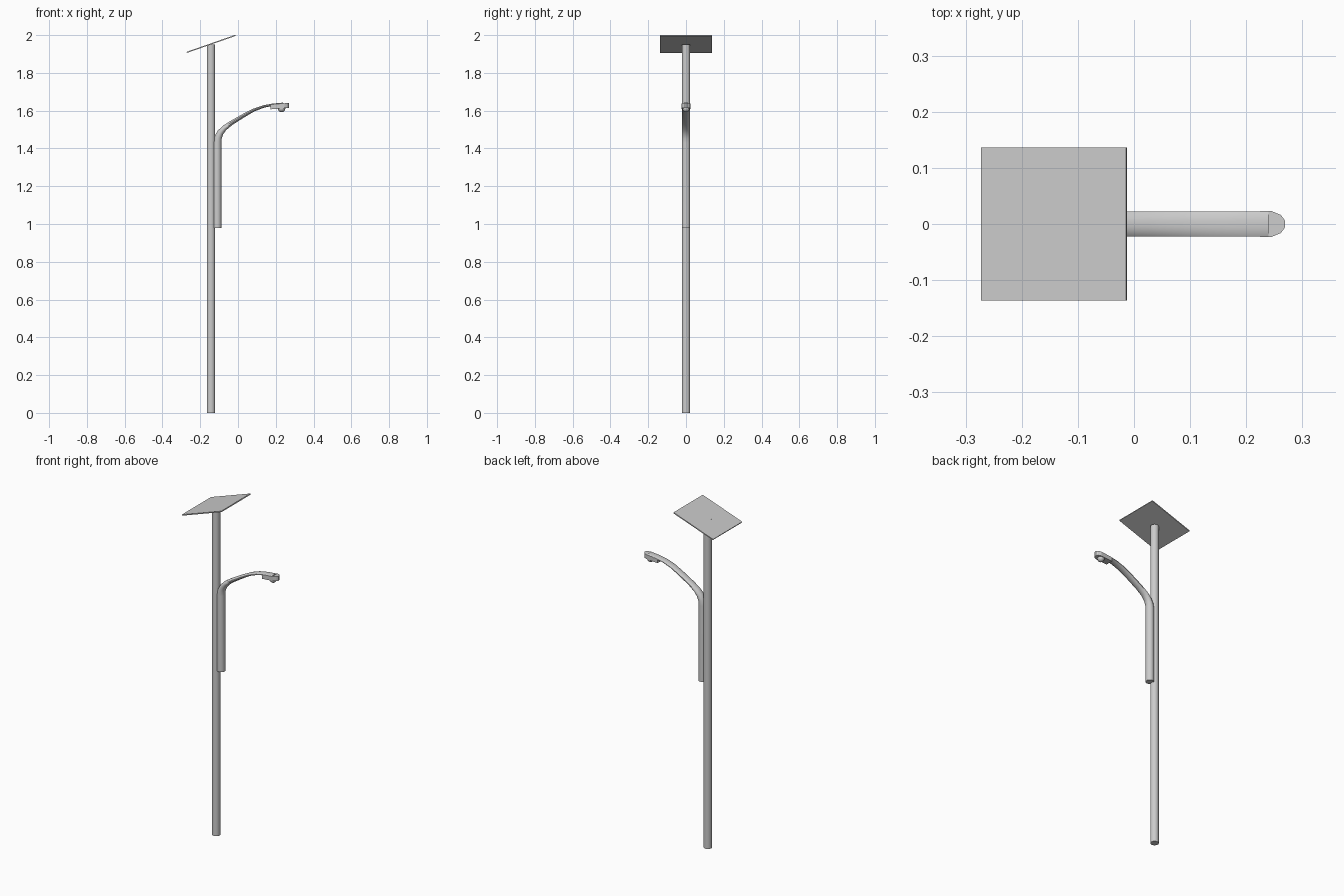
import bpy, bmesh, math
from mathutils import Vector

if "Cube" in bpy.data.objects:
    bpy.data.objects.remove(bpy.data.objects["Cube"])

SIDES = 12


def finish(name, bm, smooth=True):
    bmesh.ops.recalc_face_normals(bm, faces=bm.faces)
    mesh = bpy.data.meshes.new(name)
    bm.to_mesh(mesh)
    bm.free()
    obj = bpy.data.objects.new(name, mesh)
    bpy.context.collection.objects.link(obj)
    if smooth:
        bpy.ops.object.select_all(action='DESELECT')
        obj.select_set(True)
        bpy.context.view_layer.objects.active = obj
        bpy.ops.object.shade_smooth_by_angle(angle=math.radians(40))
    return obj


def sweep(name, stations):
    """Oval tube in the xz plane; stations are (x, z, half thickness, half width)."""
    bm = bmesh.new()
    rings = []
    last = len(stations) - 1
    for i, (x, z, t, w) in enumerate(stations):
        a, b = stations[max(i - 1, 0)], stations[min(i + 1, last)]
        d = Vector((b[0] - a[0], 0, b[1] - a[1])).normalized()
        n = Vector((d.z, 0, -d.x))
        ring = []
        for k in range(SIDES):
            ang = math.tau * (k + 0.5) / SIDES
            p = Vector((x, 0, z)) + n * t * math.cos(ang)
            p.y = w * math.sin(ang)
            ring.append(bm.verts.new(p))
        rings.append(ring)
    for r0, r1 in zip(rings, rings[1:]):
        for k in range(SIDES):
            j = (k + 1) % SIDES
            bm.faces.new((r0[k], r0[j], r1[j], r1[k]))
    bm.faces.new(rings[0])
    bm.faces.new(rings[-1])
    return finish(name, bm)


# Main pole
sweep("pole", [(-0.143, 0, 0.023, 0.023), (-0.143, 1.949, 0.023, 0.023)])

# Tilted solar panel
bpy.ops.mesh.primitive_cube_add(size=1, location=(-0.1425, 0, 1.9535),
                                rotation=(0, -math.atan2(0.09, 0.258), 0))
panel = bpy.context.object
panel.name = "solar_panel"
panel.scale = (0.274, 0.273, 0.006)

# Bracket tube that bends into a flattening arm
sweep("lamp_arm", [
    (-0.110, 0.980, 0.023, 0.023),
    (-0.110, 1.430, 0.023, 0.023),
    (-0.106, 1.457, 0.021, 0.023),
    (-0.094, 1.483, 0.018, 0.023),
    (-0.072, 1.508, 0.015, 0.023),
    (-0.035, 1.535, 0.012, 0.023),
    (0.030, 1.574, 0.010, 0.023),
    (0.085, 1.604, 0.008, 0.023),
    (0.135, 1.622, 0.007, 0.023),
    (0.185, 1.632, 0.006, 0.023),
    (0.240, 1.637, 0.006, 0.023),
])

# Lamp head: rounded-nose outline extruded downwards, sloping underside
half = [(0.172, 0.022), (0.245, 0.023), (0.262, 0.016), (0.269, 0.006)]
outline = half + [(x, -y) for x, y in reversed(half)]
bm = bmesh.new()
top = [bm.verts.new((x, y, 1.630 + (x - 0.172) * 0.12)) for x, y in outline]
low = [bm.verts.new((x, y, 1.607 + (x - 0.172) * 0.08)) for x, y in outline]
bm.faces.new(top)
bm.faces.new(low)
for k in range(len(outline)):
    j = (k + 1) % len(outline)
    bm.faces.new((top[k], top[j], low[j], low[k]))
finish("lamp_head", bm, smooth=False)

# Bulb lens under the head
bpy.ops.mesh.primitive_uv_sphere_add(segments=12, ring_count=8, radius=0.02,
                                     location=(0.231, 0, 1.612))
lens = bpy.context.object
lens.name = "lamp_lens"
bpy.ops.object.shade_smooth_by_angle(angle=math.radians(40))
